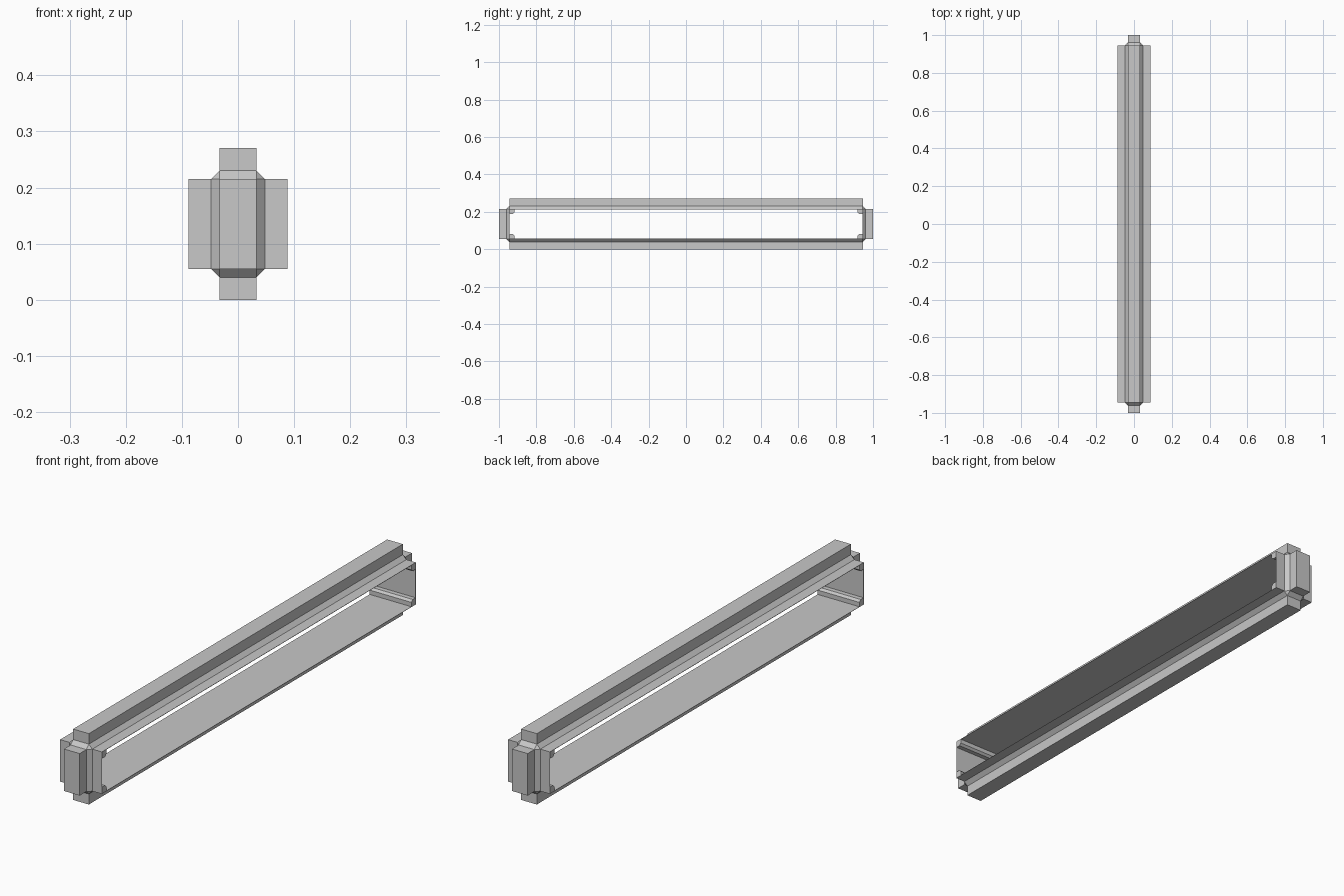
import bpy
import bmesh
from mathutils import Vector

if "Cube" in bpy.data.objects:
    bpy.data.objects.remove(bpy.data.objects["Cube"], do_unlink=True)

grey = bpy.data.materials.new("plain_grey")
grey.use_nodes = True
colour = (0.58, 0.58, 0.58, 1)
grey.diffuse_color = colour
grey.node_tree.nodes["Principled BSDF"].inputs["Base Color"].default_value = colour

MID = 0.135        # height of the frame centre
OPEN_Y = 0.945     # half length of the opening
OPEN_Z = 0.08      # half height of the opening
CHAMFER = 0.015
RAIL = 0.04        # how far the outer rails stand out
RAIL_X = 0.033
SLEEVE_X = 0.088


def finish(name, bm):
    mesh = bpy.data.meshes.new(name)
    bm.normal_update()
    bm.to_mesh(mesh)
    bm.free()
    mesh.materials.append(grey)
    obj = bpy.data.objects.new(name, mesh)
    bpy.context.collection.objects.link(obj)
    return obj


def box(half, centre=(0, 0, MID)):
    bm = bmesh.new()
    bmesh.ops.create_cube(bm, size=2)
    bmesh.ops.scale(bm, vec=half, verts=bm.verts)
    bmesh.ops.translate(bm, vec=centre, verts=bm.verts)
    return bm


def open_sides(bm):
    bm.normal_update()
    sides = [f for f in bm.faces if abs(f.normal.x) > 0.99]
    bmesh.ops.delete(bm, geom=sides, context='FACES')


# Chamfered body, open on both long sides
body = box((RAIL_X + CHAMFER, OPEN_Y + CHAMFER, OPEN_Z + CHAMFER))
bmesh.ops.bevel(body, geom=body.edges[:], offset=CHAMFER, segments=1,
                affect='EDGES', profile=0.5)
open_sides(body)
finish("chamfered_body", body)

# Thin wide sleeve lining the opening
sleeve = box((SLEEVE_X, OPEN_Y, OPEN_Z))
open_sides(sleeve)
sleeve_obj = finish("inner_sleeve", sleeve)
wall = sleeve_obj.modifiers.new("wall", 'SOLIDIFY')
wall.thickness = 0.002
wall.offset = -1

# Raised rails along the top and bottom and up both ends
SINK = 0.005
half_rail = (RAIL + SINK) / 2
rail_z = OPEN_Z + CHAMFER + RAIL - half_rail
rail_y = OPEN_Y + CHAMFER + RAIL - half_rail
for side, long_name, end_name in ((1, "top_rail", "back_rail"),
                                  (-1, "bottom_rail", "front_rail")):
    finish(long_name, box((RAIL_X, OPEN_Y, half_rail), (0, 0, MID + side * rail_z)))
    finish(end_name, box((RAIL_X, half_rail, OPEN_Z), (0, side * rail_y, MID)))

# Corner strips running across the inside corners
PROFILE = ((0, 0), (0.027, 0), (0.027, 0.018), (0.019, 0.026), (0, 0.026))
for sy, y_name in ((1, "back"), (-1, "front")):
    for sz, z_name in ((1, "upper"), (-1, "lower")):
        bm = bmesh.new()
        ring = [bm.verts.new((-SLEEVE_X, sy * (OPEN_Y - a), MID + sz * (OPEN_Z - b)))
                for a, b in PROFILE]
        face = bm.faces.new(ring)
        new = bmesh.ops.extrude_face_region(bm, geom=[face])
        moved = [g for g in new["geom"] if isinstance(g, bmesh.types.BMVert)]
        bmesh.ops.translate(bm, vec=Vector((2 * SLEEVE_X, 0, 0)), verts=moved)
        bmesh.ops.recalc_face_normals(bm, faces=bm.faces)
        finish(f"{y_name}_{z_name}_corner_strip", bm)
